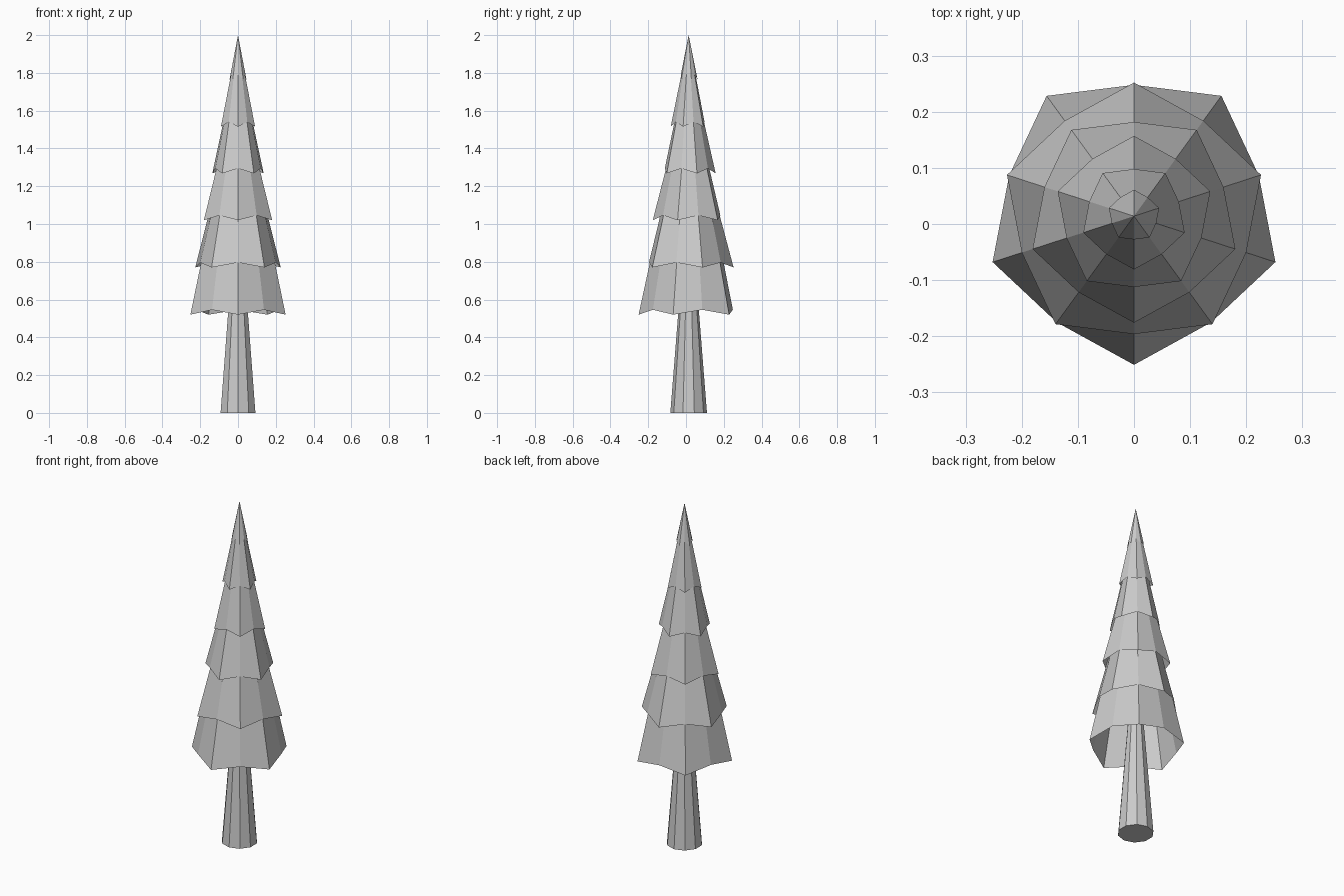
import bpy, bmesh
from math import sin, cos, pi

if "Cube" in bpy.data.objects:
    bpy.data.objects.remove(bpy.data.objects["Cube"])

CY = 0.014   # tree axis offset in y
N = 10


def ring(bm, r_a, z_a, r_b, z_b, first):
    """Ten-point ring starting at the front, alternating two radii and heights."""
    verts = []
    for i in range(N):
        a = -pi / 2 + 2 * pi * i / N
        r, z = (r_a, z_a) if i % 2 == first else (r_b, z_b)
        verts.append(bm.verts.new((r * cos(a), CY + r * sin(a), z)))
    return verts


def finish(bm, name):
    bmesh.ops.recalc_face_normals(bm, faces=bm.faces)
    mesh = bpy.data.meshes.new(name)
    bm.to_mesh(mesh)
    bm.free()
    bpy.context.collection.objects.link(bpy.data.objects.new(name, mesh))


# Foliage tiers: open star-hemmed cones, (hem radius, hem height, tip height)
tiers = [(0.265, 0.52, 1.74), (0.238, 0.77, 1.66), (0.190, 1.02, 1.76),
         (0.143, 1.268, 1.90), (0.095, 1.515, 1.98), (0.047, 1.765, 2.0)]
for k, (r, z, tip) in enumerate(tiers):
    bm = bmesh.new()
    hem = ring(bm, r, z, r * 0.883, z + 0.026, k % 2)
    top = bm.verts.new((0, CY, tip))
    for i in range(N):
        bm.faces.new((hem[i], hem[(i + 1) % N], top))
    finish(bm, f"foliage_tier_{k + 1}")

# Tapered trunk
bm = bmesh.new()
low = ring(bm, 0.097, 0, 0.097, 0, 0)
high = ring(bm, 0.04, 0.72, 0.04, 0.72, 0)
for i in range(N):
    j = (i + 1) % N
    bm.faces.new((low[i], low[j], high[j], high[i]))
bm.faces.new(low)
bm.faces.new(high)
finish(bm, "trunk")
